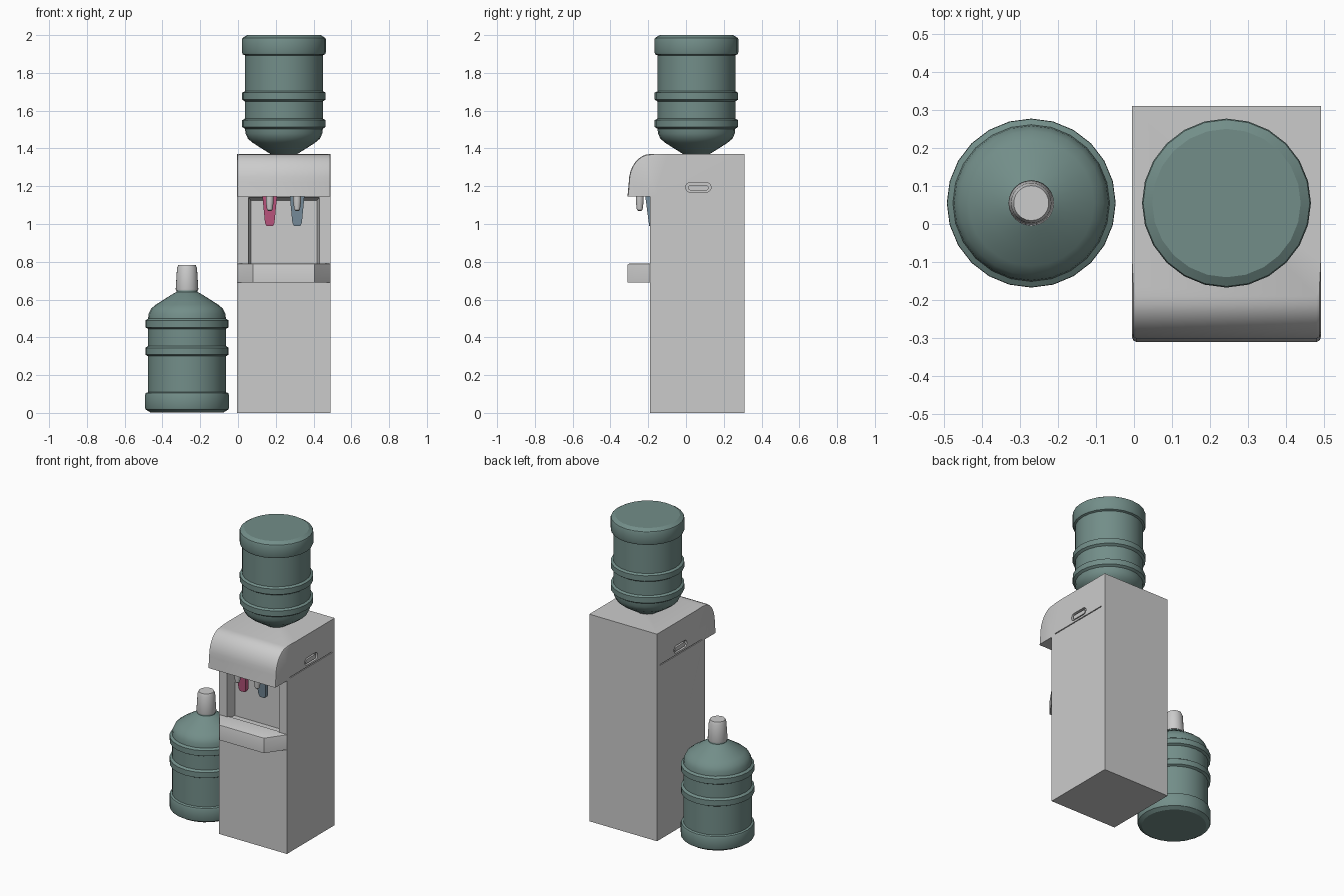
import bpy, bmesh, math
from mathutils import Vector

if "Cube" in bpy.data.objects:
    bpy.data.objects.remove(bpy.data.objects["Cube"])

CX, CY = 0.243, 0.055          # cabinet middle in x, bottle axis in y
X0, X1 = -0.005, 0.491         # cabinet sides


def material(name, rgb):
    m = bpy.data.materials.new(name)
    m.diffuse_color = (*rgb, 1)
    m.use_nodes = True
    m.node_tree.nodes["Principled BSDF"].inputs["Base Color"].default_value = m.diffuse_color
    return m


teal = material("bottle_teal", (0.17, 0.27, 0.25))
pink = material("hot_pink", (0.55, 0.10, 0.23))
blue = material("cold_blue", (0.20, 0.29, 0.36))


def finish(bm, name, mat=None):
    bmesh.ops.recalc_face_normals(bm, faces=bm.faces)
    me = bpy.data.meshes.new(name)
    bm.to_mesh(me)
    bm.free()
    ob = bpy.data.objects.new(name, me)
    bpy.context.collection.objects.link(ob)
    if mat:
        me.materials.append(mat)
    return ob


def activate(ob):
    bpy.ops.object.select_all(action='DESELECT')
    ob.select_set(True)
    bpy.context.view_layer.objects.active = ob


def smooth(ob, angle=30):
    activate(ob)
    bpy.ops.object.shade_smooth_by_angle(angle=math.radians(angle))


def prism(points, offset):
    """Closed outline of 3D points extruded along an offset."""
    bm = bmesh.new()
    face = bm.faces.new([bm.verts.new(p) for p in points])
    ext = bmesh.ops.extrude_face_region(bm, geom=[face], use_keep_orig=True)
    bmesh.ops.translate(bm, vec=offset,
                        verts=[v for v in ext['geom'] if isinstance(v, bmesh.types.BMVert)])
    return bm


def lathe(name, profile, loc, mat=None, n=24, flip=None):
    """Revolve (radius, z) points with flat caps at both ends."""
    bm = bmesh.new()
    rings = []
    for r, z in profile:
        z = flip - z if flip else z
        rings.append([bm.verts.new((loc[0] + r * math.cos(2 * math.pi * i / n),
                                    loc[1] + r * math.sin(2 * math.pi * i / n), z))
                      for i in range(n)])
    for a, b in zip(rings, rings[1:]):
        for i in range(n):
            j = (i + 1) % n
            bm.faces.new((a[i], a[j], b[j], b[i]))
    bm.faces.new(rings[0])
    bm.faces.new(rings[-1])
    ob = finish(bm, name, mat)
    smooth(ob)
    return ob


def cut(ob, cutter):
    mod = ob.modifiers.new("cut", 'BOOLEAN')
    mod.object, mod.operation, mod.solver = cutter, 'DIFFERENCE', 'EXACT'
    activate(ob)
    bpy.ops.object.modifier_apply(modifier=mod.name)
    bpy.data.objects.remove(cutter)


# Cabinet with overhanging rounded head, from its side profile
arc = [(-0.19 - 0.113 * math.sin(a), 1.22 + 0.15 * math.cos(a))
       for a in [i * math.pi / 16 for i in range(9)]]
side = [(0.31, 0), (0.31, 1.37)] + arc + [(-0.31, 1.145), (-0.19, 1.145), (-0.19, 0)]
bm = prism([(X0, y, z) for y, z in side], (X1 - X0, 0, 0))
rim = [e for e in bm.edges if abs(e.verts[0].co.x - e.verts[1].co.x) < 1e-5
       and all(v.co.y < -0.189 and v.co.z > 1.14 for v in e.verts)
       and any(v.co.z > 1.15 for v in e.verts)]
bmesh.ops.bevel(bm, geom=rim, offset=0.012, segments=2, affect='EDGES', profile=0.5)
cabinet = finish(bm, "cabinet")

# Tapered dispensing alcove
bm = bmesh.new()
for y, dx, top in ((-0.20, 0.191, 1.144), (-0.13, 0.175, 1.125)):
    for x in (CX - dx, CX + dx):
        for z in (0.78, top):
            bm.verts.new((x, y, z))
bmesh.ops.convex_hull(bm, input=bm.verts)
cut(cabinet, finish(bm, "alcove_cutter"))


def slot(x, yc, zc, hw, hh, depth):
    """Rounded slot outline in the side wall, centred on x."""
    pts = []
    for i in range(12):
        a = math.pi * 2 * (i + 0.5) / 12
        s = 1 if math.cos(a) > 0 else -1
        pts.append((x - depth, yc + s * (hw - hh) + hh * math.cos(a), zc + hh * math.sin(a)))
    return prism(pts, (2 * depth, 0, 0))


# Hand grips and seam lines on both sides
for x in (X0, X1):
    cut(cabinet, finish(slot(x, 0.065, 1.194, 0.068, 0.025, 0.018), "grip_cutter"))
    cut(cabinet, finish(slot(x, 0.06, 1.154, 0.22, 0.003, 0.006), "seam_cutter"))
    s = 1 if x > CX else -1
    finish(slot(x - s * 0.012, 0.065, 1.192, 0.055, 0.014, 0.009),
           "hand_grip_right" if s > 0 else "hand_grip_left")
smooth(cabinet)

# Drip tray with slanted corners
bm = prism([(X0, -0.18, 0.69), (X0, -0.19, 0.69), (0.08, -0.31, 0.69),
            (0.406, -0.31, 0.69), (X1, -0.19, 0.69), (X1, -0.18, 0.69)], (0, 0, 0.10))
edges = [e for e in bm.edges if all(v.co.z > 0.78 and v.co.y < -0.185 for v in e.verts)]
bmesh.ops.bevel(bm, geom=edges, offset=0.008, segments=2, affect='EDGES', profile=0.5)
smooth(finish(bm, "drip_tray"))

# Taps: coloured paddle behind a grey spout
outline = [(-0.039, 1.15), (-0.025, 1.005), (-0.017, 0.99),
           (0.017, 0.99), (0.025, 1.005), (0.039, 1.15)]
for name, x, mat in (("hot", CX - 0.075, pink), ("cold", CX + 0.07, blue)):
    pts = [(x + px, -0.195 - 0.021 * (z - 0.99) / 0.16, z) for px, z in outline]
    finish(prism(pts, (0, 0.03, 0)), name + "_paddle", mat)
    lathe(name + "_spout", [(0.021, 1.15), (0.021, 1.12), (0.015, 1.075), (0.009, 1.07)],
          (x, -0.245), n=16)

# Bottles: one standing, one upside down on the cabinet
body = [(0.195, 0.003), (0.219, 0.018), (0.222, 0.025), (0.222, 0.095), (0.218, 0.105), (0.206, 0.11)]
for z in (0.30, 0.445):
    body += [(0.206, z), (0.221, z + 0.008), (0.221, z + 0.044), (0.206, z + 0.054)]
body += [(0.203, 0.525), (0.19, 0.552), (0.165, 0.573), (0.115, 0.605),
         (0.075, 0.63), (0.055, 0.64), (0.053, 0.66)]
lathe("standing_bottle", body, (-0.27, CY), teal)
lathe("mounted_bottle", body, (CX, CY), teal, flip=2.003)
lathe("bottle_cap", [(0.058, 0.648), (0.060, 0.655), (0.053, 0.765), (0.046, 0.783)],
      (-0.27, CY))
